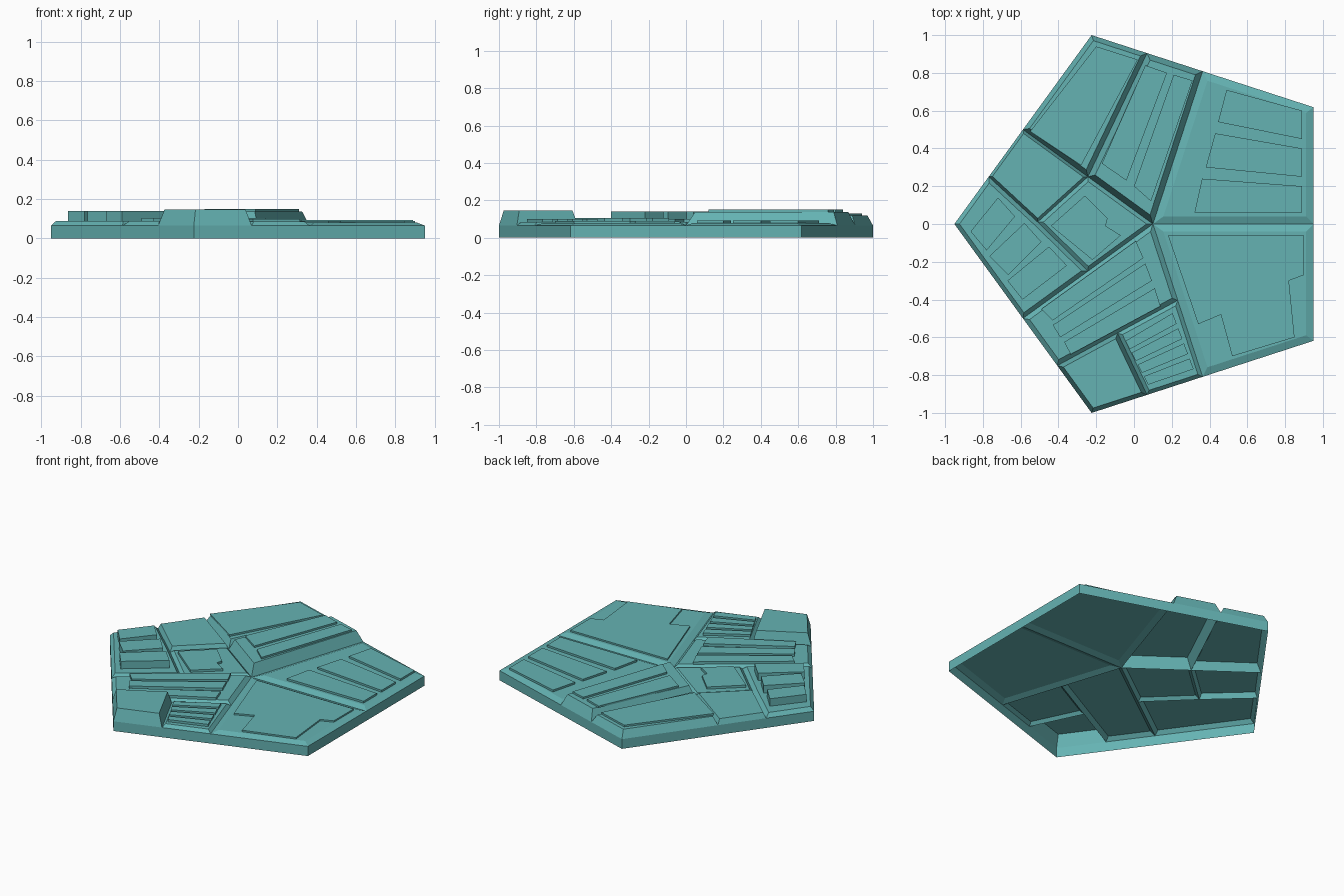
import bpy, bmesh, math
from mathutils import Vector

if "Cube" in bpy.data.objects:
    bpy.data.objects.remove(bpy.data.objects["Cube"])

R = 2 / (2 * math.sin(math.radians(72)))
CX = R * (1 - math.cos(math.radians(36))) / 2
RIM = 0.065

teal = bpy.data.materials.new("teal")
teal.diffuse_color = (0.13, 0.45, 0.45, 1)
teal.use_nodes = True
teal.node_tree.nodes["Principled BSDF"].inputs["Base Color"].default_value = teal.diffuse_color


def ccw(pts):
    pts = [Vector(p) for p in pts]
    area = sum(a.x * b.y - a.y * b.x for a, b in zip(pts, pts[1:] + pts[:1]))
    return pts if area > 0 else pts[::-1]


def inset(pts, d):
    """Offset every edge of a CCW polygon inward by d."""
    out = []
    for i, p in enumerate(pts):
        a = (p - pts[i - 1]).normalized()
        b = (pts[(i + 1) % len(pts)] - p).normalized()
        na, nb = Vector((-a.y, a.x)), Vector((-b.y, b.x))
        out.append(p + (na + nb) * d / (1 + na.dot(nb)))
    return out


def add_shell(bm, pts, z0, z1, d, cap=True):
    """Open-bottomed plate with sloping sides."""
    pts = ccw(pts)
    low = [bm.verts.new((p.x, p.y, z0)) for p in pts]
    high = [bm.verts.new((p.x, p.y, z1)) for p in (inset(pts, d) if d else pts)]
    n = len(pts)
    for i in range(n):
        j = (i + 1) % n
        bm.faces.new((low[i], low[j], high[j], high[i]))
    if cap:
        bm.faces.new(high)


def make(name, polys, z0, z1, d=0.0, cap=True):
    bm = bmesh.new()
    for p in polys:
        add_shell(bm, p, z0, z1, d, cap)
    me = bpy.data.meshes.new(name)
    bm.to_mesh(me)
    bm.free()
    me.materials.append(teal)
    ob = bpy.data.objects.new(name, me)
    bpy.context.collection.objects.link(ob)


def stripes(a, b, c, d, n, gap):
    """Split the quad a-b / d-c into n bars running from side a-d to side b-c."""
    a, b, c, d = map(Vector, (a, b, c, d))
    bars = []
    for i in range(n):
        t0, t1 = (i + gap / 2) / n, (i + 1 - gap / 2) / n
        bars.append([a.lerp(d, t0), b.lerp(c, t0), b.lerp(c, t1), a.lerp(d, t1)])
    return bars


# Pentagon corners, edge midpoints and centre
ang = [math.radians(36 + 72 * i) for i in range(5)]
P = [Vector((CX + R * math.cos(a), R * math.sin(a))) for a in ang]
M = [(P[i] + P[(i + 1) % 5]) / 2 for i in range(5)]   # M[0] upper right ... M[4] right
C = Vector((CX, 0))

make("outer_wall", [P], 0, RIM, 0, cap=False)

# Seam points
c1, c2 = (P[0] + 3 * P[1]) / 4, (C + M[1]) / 2
c1 = (M[0] + P[1]) / 2
e1, e2, e3 = (M[1] + P[2]) / 2, Vector((-0.51, 0.01)), (C + M[2]) / 2
d1, d2 = (M[2] + P[3]) / 2, (C + M[3]) / 2
d3, d4 = (d1 + d2) / 2, (P[3] + M[3]) / 2

# Base plates: outline, top height, bevel width
plates = {
    "right_back_plate": ([C, M[4], P[0], M[0]], 0.08, 0.04),
    "right_front_plate": ([C, M[3], P[4], M[4]], 0.08, 0.04),
    "back_inner_plate": ([C, M[0], c1, c2], 0.138, 0.03),
    "back_outer_plate": ([c2, c1, P[1], M[1]], 0.118, 0.025),
    "left_back_plate": ([M[1], e1, e2, c2], 0.1, 0.015),
    "left_inner_plate": ([C, c2, e2, e3], 0.085, 0.02),
    "left_outer_plate": ([e1, P[2], M[2], e3, e2], 0.09, 0.022),
    "front_inner_plate": ([C, M[2], d1, d2], 0.088, 0.025),
    "front_corner_block": ([d1, d3, d4, P[3]], 0.147, 0.022),
    "front_right_plate": ([d3, d2, M[3], d4], 0.085, 0.02),
}
for name, (pts, top, bevel) in plates.items():
    make(name, [pts], RIM, top, bevel)

# Raised bars and panels on the plates
make("right_back_bars", [
    [(0.49, 0.71), (0.89, 0.60), (0.89, 0.45), (0.445, 0.54)],
    [(0.43, 0.48), (0.89, 0.40), (0.89, 0.25), (0.38, 0.30)],
    [(0.36, 0.24), (0.89, 0.20), (0.89, 0.06), (0.32, 0.06)]], 0.08, 0.093)
make("right_front_panel", [
    [(0.18, -0.06), (0.34, -0.53), (0.46, -0.48), (0.52, -0.70), (0.85, -0.60),
     (0.82, -0.30), (0.90, -0.27), (0.90, -0.06)]], 0.08, 0.09)
make("back_inner_bars", [
    [(0.06, 0.84), (0.175, 0.80), (-0.04, 0.23), (-0.17, 0.32)],
    [(0.21, 0.79), (0.31, 0.76), (0.09, 0.12), (0.0, 0.20)]], 0.138, 0.15)
make("back_outer_panel", [
    [(-0.20, 0.94), (0.02, 0.87), (-0.28, 0.31), (-0.55, 0.49)]], 0.118, 0.13)
make("left_inner_panel", [
    [(-0.26, 0.15), (-0.14, 0.03), (-0.15, -0.01), (-0.07, -0.06),
     (-0.22, -0.19), (-0.44, -0.01)]], 0.085, 0.1)
make("left_outer_bars", [
    [(-0.72, 0.14), (-0.63, 0.04), (-0.78, -0.14), (-0.865, -0.04)],
    [(-0.58, 0.005), (-0.49, -0.095), (-0.665, -0.27), (-0.765, -0.17)],
    [(-0.45, -0.12), (-0.355, -0.22), (-0.59, -0.40), (-0.67, -0.30)]], 0.09, 0.14)
make("front_inner_bars", [
    [(0.01, -0.09), (0.05, -0.18), (-0.43, -0.51), (-0.49, -0.45)],
    [(0.06, -0.21), (0.095, -0.30), (-0.39, -0.60), (-0.43, -0.535)],
    [(0.11, -0.34), (0.14, -0.435), (-0.335, -0.69), (-0.37, -0.625)]], 0.088, 0.105)
make("front_right_bars",
     stripes((-0.05, -0.61), (0.20, -0.46), (0.32, -0.78), (0.08, -0.86), 4, 0.3),
     0.085, 0.1)
